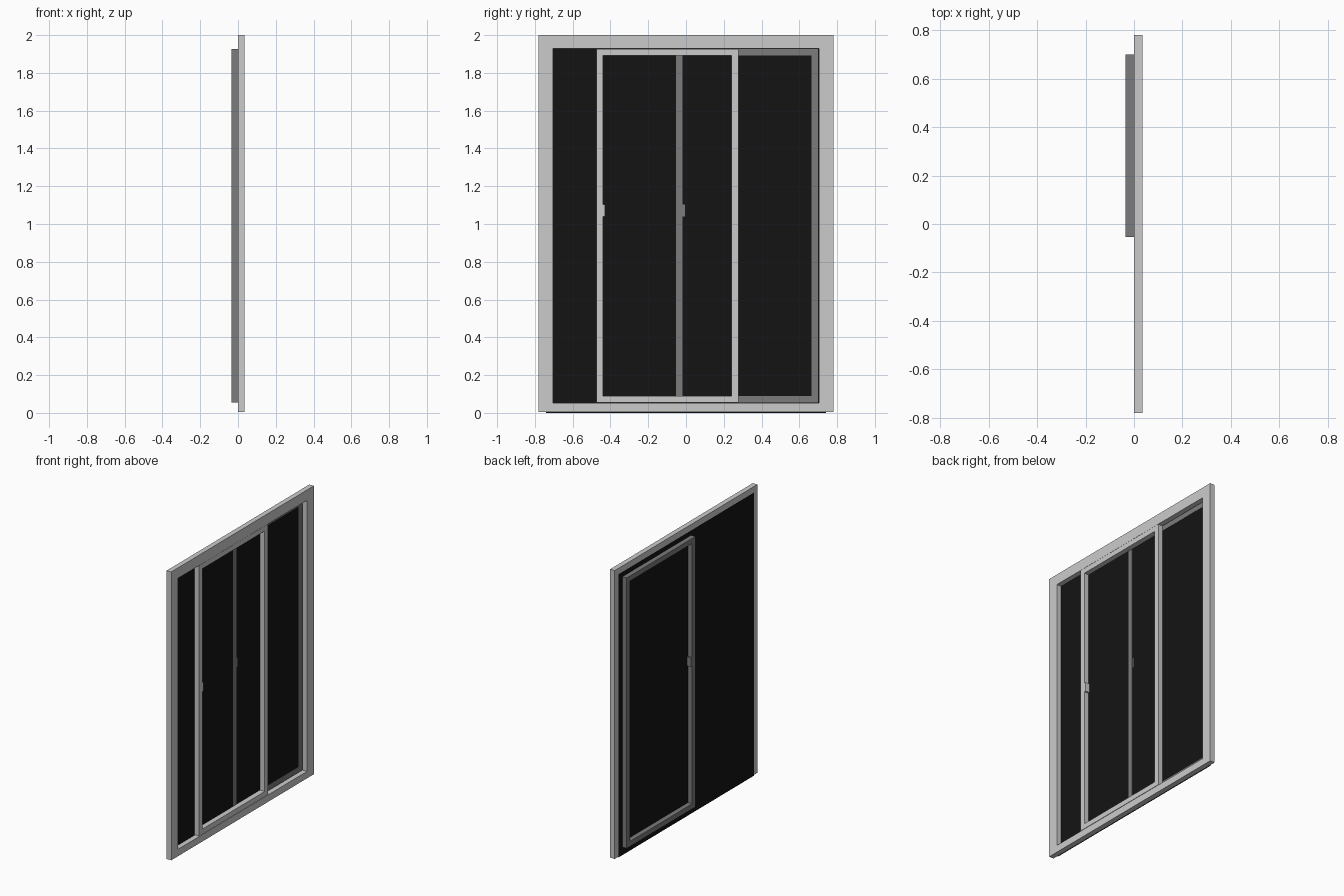
import bpy, bmesh

if "Cube" in bpy.data.objects:
    bpy.data.objects.remove(bpy.data.objects["Cube"])


def material(name, v):
    m = bpy.data.materials.new(name)
    m.diffuse_color = (v, v, v, 1)
    m.use_nodes = True
    m.node_tree.nodes["Principled BSDF"].inputs["Base Color"].default_value = m.diffuse_color
    return m


def make_object(name, bm, mat=None):
    bmesh.ops.recalc_face_normals(bm, faces=bm.faces)
    me = bpy.data.meshes.new(name)
    bm.to_mesh(me)
    bm.free()
    ob = bpy.data.objects.new(name, me)
    bpy.context.collection.objects.link(ob)
    if mat:
        me.materials.append(mat)
    return ob


def ring(name, outer, inner, x0, x1, mat=None):
    """Rectangular frame; outer and inner are (y0, y1, z0, z1)."""
    bm = bmesh.new()
    loops = []
    for x in (x0, x1):
        for y0, y1, z0, z1 in (outer, inner):
            loops.append([bm.verts.new((x, y, z)) for y, z in
                          ((y0, z0), (y1, z0), (y1, z1), (y0, z1))])
    bo, bi, fo, fi = loops
    for a, b in ((bo, bi), (bi, fi), (fi, fo), (fo, bo)):
        for i in range(4):
            j = (i + 1) % 4
            bm.faces.new((a[i], a[j], b[j], b[i]))
    return make_object(name, bm, mat)


def box(name, x0, x1, y0, y1, z0, z1, mat=None):
    bm = bmesh.new()
    bmesh.ops.create_cube(bm, size=1)
    for v in bm.verts:
        v.co = ((x0 + x1) / 2 + v.co.x * (x1 - x0),
                (y0 + y1) / 2 + v.co.y * (y1 - y0),
                (z0 + z1) / 2 + v.co.z * (z1 - z0))
    return make_object(name, bm, mat)


dark = material("dark_grey", 0.2)
black = material("black", 0.007)
D = 0.035          # depth of each layer
Z0, Z1 = 0.055, 1.927
RAIL = 0.035

# Fixed outer frame
ring("outer_frame", (-0.78, 0.78, 0.004, 2.0), (-0.705, 0.705, 0.052, 1.928), 0, D)

# Two sliding panels, each an open frame with a small pull
for label, y0, x0, mat in (("front", -0.475, 0, None), ("rear", -0.053, -D, dark)):
    y1 = y0 + 0.752
    ring(label + "_sliding_panel", (y0, y1, Z0, Z1),
         (y0 + RAIL, y1 - RAIL, Z0 + RAIL, Z1 - RAIL), x0, x0 + D, mat)
    box(label + "_pull", x0 + 0.002, x0 + D - 0.001, y0 + RAIL - 0.005,
        y0 + RAIL + 0.012, 1.04, 1.103, mat)

# Thin dark backing sheet between the layers
bm = bmesh.new()
bm.faces.new([bm.verts.new((-0.002, y, z)) for y, z in
              ((-0.74, 0), (0.74, 0), (0.74, 1.96), (-0.74, 1.96))])
make_object("backing_sheet", bm, black)
